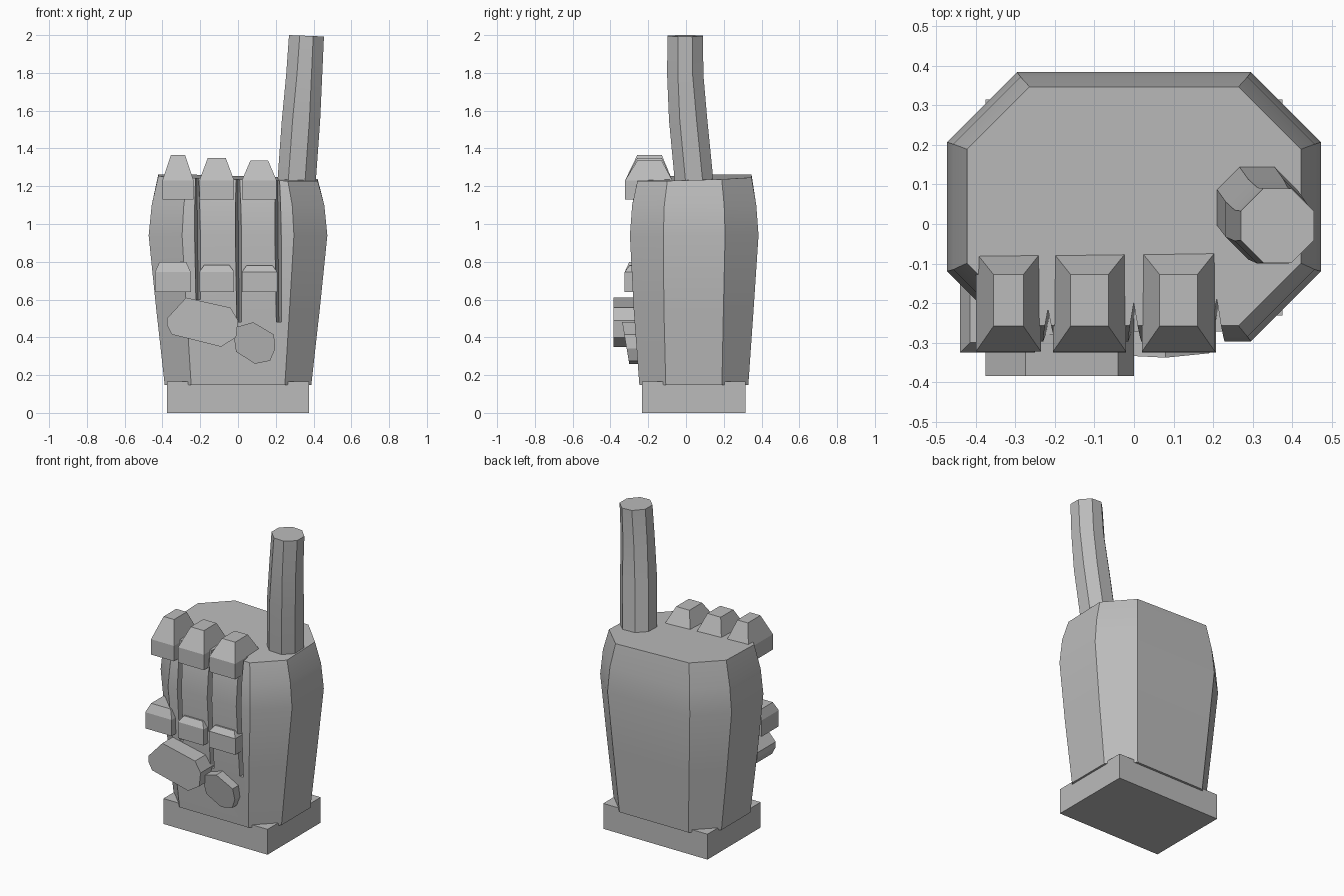
import bpy, bmesh, math

if "Cube" in bpy.data.objects:
    bpy.data.objects.remove(bpy.data.objects["Cube"])

grey = bpy.data.materials.new("plain grey")
grey.use_nodes = True
COLOR = (0.5, 0.5, 0.5, 1)
grey.diffuse_color = COLOR
grey.node_tree.nodes["Principled BSDF"].inputs["Base Color"].default_value = COLOR


def loft(name, rings, smooth=False):
    """Skin a stack of equal-length rings and cap both ends."""
    bm = bmesh.new()
    loops = [[bm.verts.new(p) for p in ring] for ring in rings]
    n = len(loops[0])
    for a, b in zip(loops, loops[1:]):
        for i in range(n):
            j = (i + 1) % n
            bm.faces.new((a[i], a[j], b[j], b[i]))
    bm.faces.new(loops[0][::-1])
    bm.faces.new(loops[-1])
    bmesh.ops.recalc_face_normals(bm, faces=bm.faces)
    mesh = bpy.data.meshes.new(name)
    bm.to_mesh(mesh)
    bm.free()
    mesh.materials.append(grey)
    ob = bpy.data.objects.new(name, mesh)
    bpy.context.collection.objects.link(ob)
    if smooth:
        select(ob)
        bpy.ops.object.shade_smooth_by_angle(angle=math.radians(25))
    return ob


def select(ob):
    bpy.ops.object.select_all(action='DESELECT')
    ob.select_set(True)
    bpy.context.view_layer.objects.active = ob


def rect(x0, x1, y0, y1, z):
    return [(x0, y0, z), (x1, y0, z), (x1, y1, z), (x0, y1, z)]


def octagon(x0, x1, y0, y1, cx, cy, z):
    """Rectangle with corners cut by cx and cy."""
    return [(x0 + cx, y0, z), (x1 - cx, y0, z), (x1, y0 + cy, z), (x1, y1 - cy, z),
            (x1 - cx, y1, z), (x0 + cx, y1, z), (x0, y1 - cy, z), (x0, y0 + cy, z)]


# Wrist block
loft("wrist", [rect(-.375, .375, -.232, .315, 0), rect(-.375, .375, -.232, .315, .165)])

# Palm: chamfered block, widest below the knuckles, with a slightly tilted top
levels = [(.148, .388, -.247, .33, .14), (.55, .433, -.277, .358, .16),
          (.94, .473, -.297, .384, .177), (1.10, .457, -.285, .372, .17),
          (1.245, .422, -.257, .347, .158)]
rings = [octagon(-w, w, y0, y1, c, c, z) for z, w, y0, y1, c in levels]
rings[-1] = [(x, y, z - .03 * x + .03 * (y - .04)) for x, y, z in rings[-1]]
palm = loft("palm", rings)

# V-shaped gaps between the folded fingers
for x, bottom, depth in ((-.215, .6, -.215), (.002, .48, -.2), (.212, .48, -.19)):
    def wedge(z, shift):
        x0 = x + shift
        return [(x0 - .027, -.36, z), (x0 + .027, -.36, z), (x0, depth, z)]
    cutter = loft("gap_cutter", [wedge(bottom, .004), wedge(1.4, -.004)])
    cutter.hide_render = True
    mod = palm.modifiers.new("gap", 'BOOLEAN')
    mod.operation = 'DIFFERENCE'
    mod.solver = 'EXACT'
    mod.object = cutter
    select(palm)
    bpy.ops.object.modifier_apply(modifier=mod.name)
    bpy.data.objects.remove(cutter)
select(palm)
bpy.ops.object.shade_smooth_by_angle(angle=math.radians(25))

# Folded fingers: upper knuckles and lower joints with bevelled tops
fingers = [("outer", -.40, -.235, -.44, -.25, 1.365, .80),
           ("middle", -.205, -.02, -.205, -.02, 1.35, .782),
           ("inner", .02, .205, .02, .208, 1.335, .78)]
for name, a0, a1, b0, b1, top, low in fingers:
    loft(name + "_knuckle", [rect(a0, a1, -.323, -.072, 1.13),
                             rect(a0, a1, -.323, -.072, 1.23),
                             rect(a0 + .045, a1 - .045, -.258, -.128, top)])
    loft(name + "_joint", [rect(b0, b1, -.325, -.15, .64),
                           rect(b0, b1, -.325, -.15, .745),
                           rect(b0 + .025, b1 - .025, -.3, -.17, low)])

# Folded thumb: tip and base pads seen as flat polygons facing forward
tip = [(-.376, .50), (-.275, .61), (-.04, .557), (0, .49),
       (-.01, .40), (-.09, .35), (-.35, .415), (-.376, .465)]
loft("thumb_tip", [[(x, y, z) for x, z in tip] for y in (-.385, -.2)])

pad = [(-.005, .455), (.08, .48), (.19, .415), (.197, .34),
       (.17, .276), (.09, .26), (-.01, .324), (-.02, .39)]
loft("thumb_base", [[(x, -.338 + .17 * (.48 - z), z) for x, z in pad],
                    [(x, -.18, z) for x, z in pad]])

# Raised finger: bent eight-sided column in three segments
sections = [(1.2, .207, .41, -.057, .148), (1.55, .232, .435, -.09, .113),
            (1.79, .255, .446, -.1, .092), (2.0, .27, .455, -.098, .09)]
sides = [octagon(x0, x1, y0, y1, .057, .057, z) for z, x0, x1, y0, y1 in sections]
sides[-1] = [(x, y, z - .04 * (x - .27)) for x, y, z in sides[-1]]
loft("raised_finger", sides, smooth=True)
